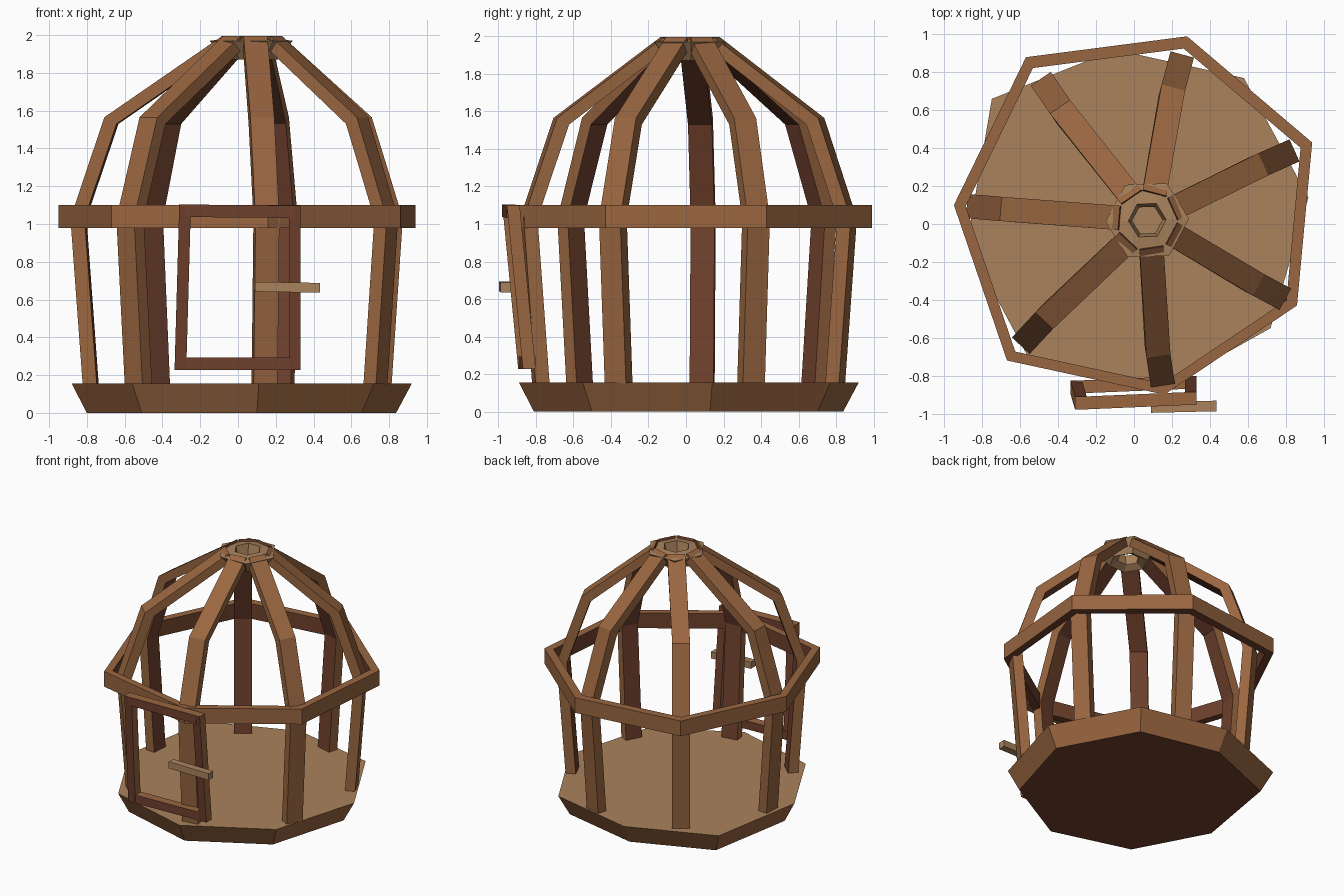
import bpy
import bmesh
from math import sin, cos, radians
from mathutils import Vector

if "Cube" in bpy.data.objects:
    bpy.data.objects.remove(bpy.data.objects["Cube"])


def material(name, color):
    m = bpy.data.materials.new(name)
    m.use_nodes = True
    m.diffuse_color = (*color, 1)
    bsdf = next(n for n in m.node_tree.nodes if n.type == 'BSDF_PRINCIPLED')
    bsdf.inputs["Base Color"].default_value = (*color, 1)
    return m


BROWN = material("brown wood", (0.32, 0.133, 0.052))
RED = material("red brown wood", (0.16, 0.052, 0.026))
TAN = material("pale wood", (0.40, 0.225, 0.108))


def loft(name, loops, mats, rule=None, closed=False):
    """Skin a series of equal point loops; cap the ends, or join them if closed."""
    bm = bmesh.new()
    rows = [[bm.verts.new(p) for p in loop] for loop in loops]
    n = len(rows[0])
    pairs = list(zip(rows, rows[1:]))
    if closed:
        pairs.append((rows[-1], rows[0]))
    else:
        bm.faces.new(rows[0])
        bm.faces.new(rows[-1])
    for a, b in pairs:
        for i in range(n):
            j = (i + 1) % n
            bm.faces.new((a[i], a[j], b[j], b[i]))
    bmesh.ops.recalc_face_normals(bm, faces=bm.faces)
    bm.normal_update()
    if rule:
        for f in bm.faces:
            f.material_index = rule(f)
    me = bpy.data.meshes.new(name)
    bm.to_mesh(me)
    bm.free()
    for m in mats:
        me.materials.append(m)
    ob = bpy.data.objects.new(name, me)
    bpy.context.collection.objects.link(ob)
    return ob


def beam(name, start, end, side, depth, mats, rule=None):
    """Rectangular bar between two points; side and depth are half extents."""
    s, d = Vector(side), Vector(depth)
    loops = [[Vector(p) + s + d, Vector(p) - s + d, Vector(p) - s - d, Vector(p) + s - d]
             for p in (start, end)]
    return loft(name, loops, mats, rule)


# Floor: flared octagonal slab with a pale top and dark underside
corners = [(0.92, 0.14), (0.58, 0.77), (-0.1, 0.92), (-0.75, 0.66),
           (-0.88, -0.1), (-0.56, -0.7), (0.11, -0.89), (0.72, -0.55)]
loft("floor_slab",
     [[(x * 0.91, y * 0.91, 0) for x, y in corners], [(x, y, 0.155) for x, y in corners]],
     [BROWN, TAN, RED],
     lambda f: 1 if f.normal.z > 0.9 else 2 if f.normal.z < -0.9 else 0)

# Middle ring: seven straight lengths
hoop = [(0.94, 0.43), (0.28, 0.99), (-0.57, 0.88), (-0.95, 0.1),
        (-0.67, -0.72), (0.16, -0.9), (0.86, -0.43)]


def hoop_section(x, y):
    inner = 0.935
    return [(x, y, 0.98), (x, y, 1.1), (x * inner, y * inner, 1.1), (x * inner, y * inner, 0.98)]


def inside_or_under(f):
    c = f.calc_center_median()
    outward = Vector((c.x, c.y, 0)).normalized()
    return 1 if f.normal.dot(outward) < -0.6 or f.normal.z < -0.8 else 0


loft("middle_ring", [hoop_section(x, y) for x, y in hoop], [BROWN, RED],
     inside_or_under, closed=True)

# Ribs: outer radius, outer height, inner radius, inner height
profile = [(0.84, 0.15, 0.765, 0.15), (0.905, 1.03, 0.83, 1.03),
           (0.725, 1.565, 0.66, 1.53), (0.15, 1.995, 0.13, 1.93)]
for k, (hx, hy) in enumerate(hoop):
    out = Vector((hx - 0.02, hy - 0.02, 0)).normalized()
    across = Vector((-out.y, out.x, 0)) * 0.064
    loops = []
    for ro, zo, ri, zi in profile:
        axis = Vector((0.07 if ro < 0.3 else 0.02, 0.02, 0))
        o = axis + out * ro + Vector((0, 0, zo))
        i = axis + out * ri + Vector((0, 0, zi))
        loops.append([o + across, o - across, i - across, i + across])
    loft("rib_%d" % (k + 1), loops, [BROWN, RED],
         lambda f, d=out: 1 if f.normal.dot(d) < -0.4 else 0)

# Crown: open flared collar holding the rib tops
collar = []
for k in range(6):
    a = radians(60 * k + 2)
    collar.append([(0.07 + r * cos(a), 0.02 + r * sin(a), z)
                   for r, z in ((0.14, 1.87), (0.22, 1.97), (0.1, 1.985), (0.08, 1.9))])
loft("crown_collar", collar, [TAN], closed=True)


# Door: leaning frame of four bars
def front_red(f):
    return 1 if abs(f.normal.y) > 0.7 else 0


tl, tr = Vector((-0.28, -0.945, 1.07)), Vector((0.3, -0.92, 1.065))
bl, br = Vector((-0.305, -0.86, 0.26)), Vector((0.3, -0.835, 0.26))
thick = (0, 0.034, 0)
rise = Vector((0, 0, 0.033))
for name, a, b in (("left", tr, br), ("right", tl, bl)):
    beam("door_%s_post" % name, a + rise, b - rise, (0.031, 0, 0), thick, [BROWN, RED], front_red)
for name, a, b in (("top", tl, tr), ("bottom", bl, br)):
    beam("door_%s_rail" % name, a, b, rise, thick, [BROWN, RED], front_red)

# Latch bar
beam("door_latch", (0.09, -0.968, 0.668), (0.435, -0.96, 0.662),
     (0, 0, 0.026), (0, 0.028, 0), [TAN])
